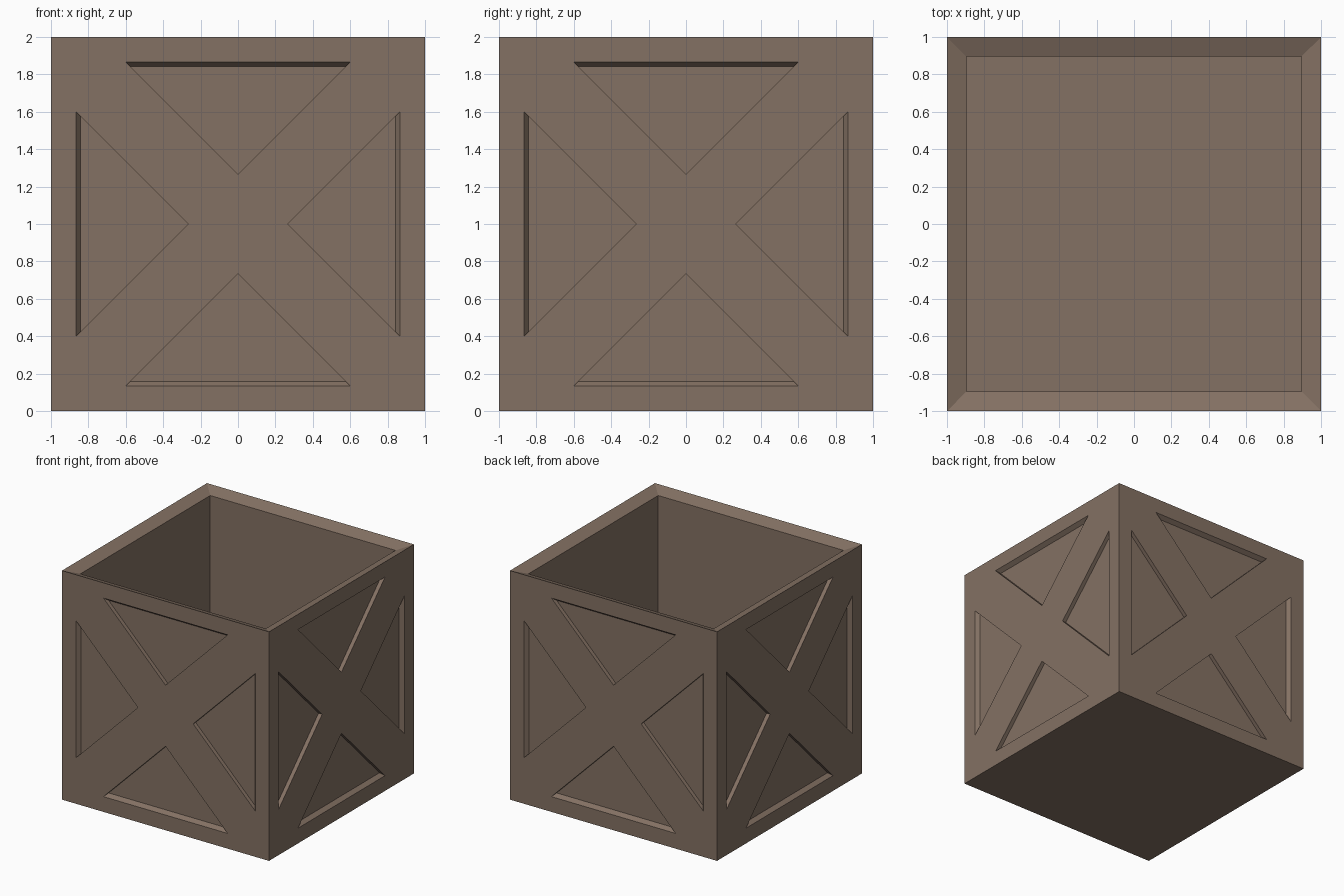
import bpy, bmesh
from math import pi
from mathutils import Matrix, Vector

if "Cube" in bpy.data.objects:
    bpy.data.objects.remove(bpy.data.objects["Cube"])

RIM, DROP, FLOOR = 0.105, 0.04, 0.1      # wall thickness, rim slope, floor height
DEPTH, SLANT = 0.035, 0.026              # pocket depth, inward lean of its base
BASE, APEX = 0.867, 0.267                # pocket base and apex, from panel centre


def new_object(name, bm):
    bmesh.ops.recalc_face_normals(bm, faces=bm.faces)
    mesh = bpy.data.meshes.new(name)
    bm.to_mesh(mesh)
    bm.free()
    obj = bpy.data.objects.new(name, mesh)
    bpy.context.collection.objects.link(obj)
    return obj


# Open box with inward-sloping rim: square rings from outside bottom to inside floor
bm = bmesh.new()
rings = []
for half, z in ((1, 0), (1, 2), (1 - RIM, 2 - DROP), (1 - RIM, FLOOR)):
    rings.append([bm.verts.new((sx * half, sy * half, z))
                  for sx, sy in ((-1, -1), (1, -1), (1, 1), (-1, 1))])
for a, b in zip(rings, rings[1:]):
    for i in range(4):
        j = (i + 1) % 4
        bm.faces.new((a[i], a[j], b[j], b[i]))
bm.faces.new(rings[0])
bm.faces.new(rings[-1])
crate = new_object("crate_box", bm)

# Triangular pocket cutters: four per side, leaving a frame and crossed braces
bm = bmesh.new()
for side in range(4):
    for turn in range(4):
        place = (Matrix.Translation((0, 0, 1)) @ Matrix.Rotation(side * pi / 2, 4, 'Z')
                 @ Matrix.Rotation(turn * pi / 2, 4, 'Y'))
        tris = []
        for k in (1, -1):                # inner triangle, then outer overshoot
            r = BASE - k * SLANT
            w, y = r - APEX, -1 + k * DEPTH
            tris.append([bm.verts.new(place @ Vector(p))
                         for p in ((-w, y, r), (w, y, r), (0, y, APEX))])
        a, b = tris
        bm.faces.new(a)
        bm.faces.new(b)
        for i in range(3):
            j = (i + 1) % 3
            bm.faces.new((a[i], a[j], b[j], b[i]))
cutter = new_object("pocket_cutter", bm)
cutter.hide_render = True

# Carve the pockets and remove the helper
cut = crate.modifiers.new("pockets", 'BOOLEAN')
cut.operation = 'DIFFERENCE'
cut.solver = 'EXACT'
cut.object = cutter
depsgraph = bpy.context.evaluated_depsgraph_get()
carved = bpy.data.meshes.new_from_object(crate.evaluated_get(depsgraph))
crate.modifiers.clear()
crate.data = carved
bpy.data.objects.remove(cutter)

# Brown wood
wood = bpy.data.materials.new("brown_wood")
wood.diffuse_color = (0.23, 0.165, 0.125, 1)
wood.use_nodes = True
wood.node_tree.nodes["Principled BSDF"].inputs["Base Color"].default_value = wood.diffuse_color
crate.data.materials.clear()
crate.data.materials.append(wood)
